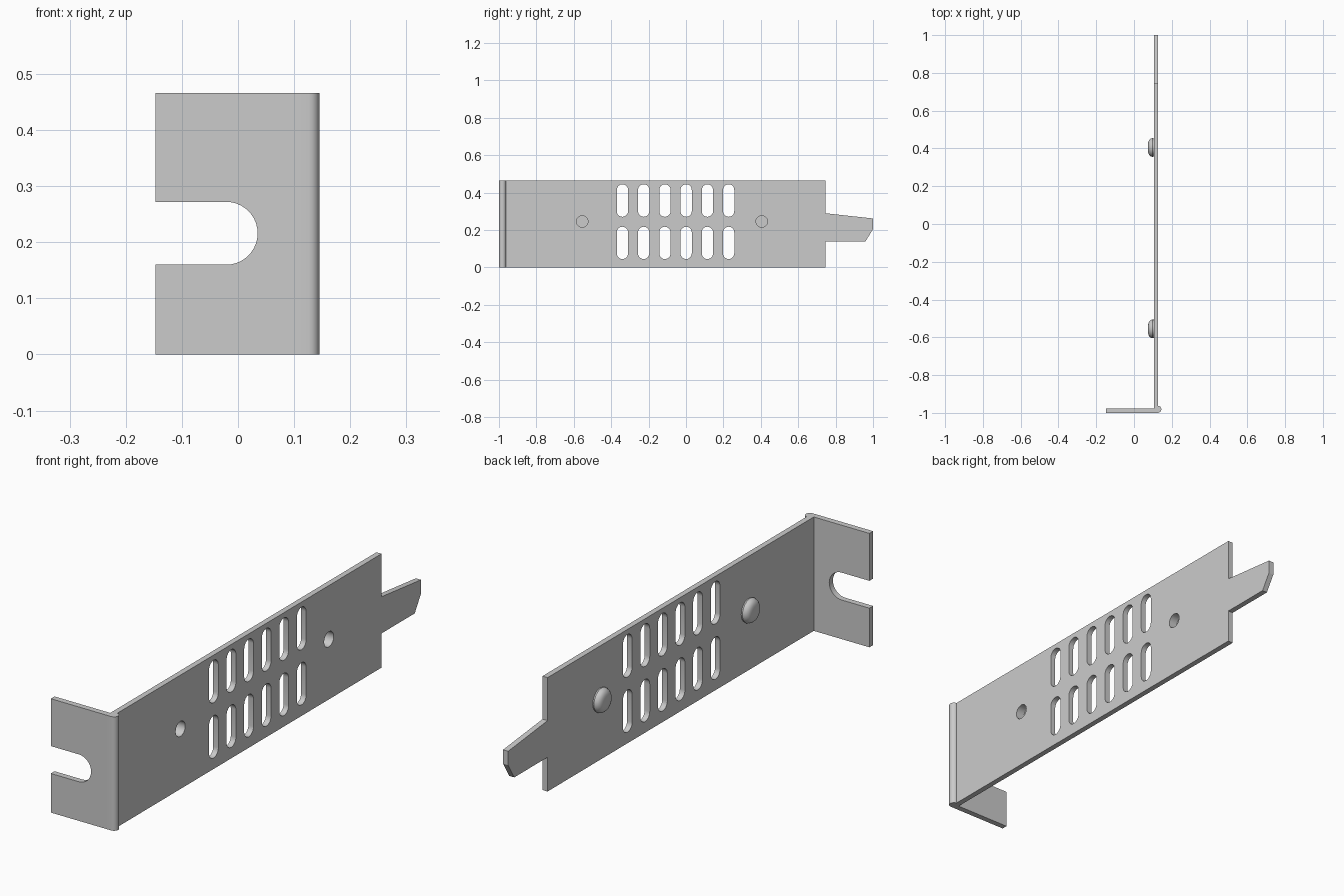
import bpy, bmesh
from math import pi, cos, sin, radians

if "Cube" in bpy.data.objects:
    bpy.data.objects.remove(bpy.data.objects["Cube"])


def arc(cx, cy, r, a0, a1, n):
    """Points along a circular arc, angles in degrees."""
    return [(cx + r * cos(radians(a0 + (a1 - a0) * i / n)),
             cy + r * sin(radians(a0 + (a1 - a0) * i / n))) for i in range(n + 1)]


def smooth(obj):
    bpy.ops.object.select_all(action='DESELECT')
    obj.select_set(True)
    bpy.context.view_layer.objects.active = obj
    bpy.ops.object.shade_smooth_by_angle(angle=radians(30))


def sheet(name, loops, thickness, location, rotation):
    """Filled outline (first loop) with holes (other loops), given thickness."""
    curve = bpy.data.curves.new(name, 'CURVE')
    curve.dimensions = '2D'
    curve.fill_mode = 'BOTH'
    curve.extrude = thickness / 2
    for pts in loops:
        s = curve.splines.new('POLY')
        s.points.add(len(pts) - 1)
        for p, (x, y) in zip(s.points, pts):
            p.co = (x, y, 0, 1)
        s.use_cyclic_u = True
    obj = bpy.data.objects.new(name, curve)
    obj.location, obj.rotation_euler = location, rotation
    bpy.context.collection.objects.link(obj)
    bpy.ops.object.select_all(action='DESELECT')
    obj.select_set(True)
    bpy.context.view_layer.objects.active = obj
    bpy.ops.object.convert(target='MESH')
    obj = bpy.context.view_layer.objects.active
    bm = bmesh.new()
    bm.from_mesh(obj.data)
    bmesh.ops.remove_doubles(bm, verts=bm.verts, dist=1e-5)
    bmesh.ops.recalc_face_normals(bm, faces=bm.faces)
    bm.to_mesh(obj.data)
    bm.free()
    smooth(obj)
    return obj


H = 0.466
X_IN, X_OUT = 0.105, 0.128
BUTTONS = [-0.555, 0.405]
BUTTON_Z, HOLE_R = 0.246, 0.031

# Long plate with tapered tab, vent slots and button holes (drawn in y, z)
outline = [(-0.963, 0), (0.745, 0), (0.745, 0.14), (0.96, 0.14), (1, 0.205),
           (1, 0.262), (0.745, 0.29), (0.745, H), (-0.963, H)]
slots = []
for i in range(6):
    y, r = -0.34 + i * 0.1136, 0.03
    for z0, z1 in ((0.045, 0.218), (0.271, 0.445)):
        slots.append(arc(y, z1 - r, r, 0, 180, 12) + arc(y, z0 + r, r, 180, 360, 12))
holes = [arc(y, BUTTON_Z, HOLE_R, 0, 345, 23) for y in BUTTONS]
sheet("vented_plate", [outline] + slots + holes, X_OUT - X_IN,
      ((X_IN + X_OUT) / 2, 0, 0), (pi / 2, 0, pi / 2))

# Mounting flange with open screw notch (drawn in x, z)
notch = arc(-0.021, 0.216, 0.056, -90, 90, 20)
sheet("mounting_flange",
      [[(-0.147, 0), (X_IN, 0), (X_IN, H), (-0.147, H), (-0.147, 0.272)]
       + notch[::-1] + [(-0.147, 0.16)]],
      0.024, (0, -0.988, 0), (pi / 2, 0, 0))

# Rounded bead along the bend (drawn in x, y)
sheet("bend_bead", [[(X_IN, -0.963), (X_IN, -1)] + arc(0.126, -0.981, 0.019, -90, 84, 8)],
      H, (0, 0, H / 2), (0, 0, 0))

# Hollow domed buttons on the inner face: lathe of (radius, x)
profile = [(0, 0.09), (HOLE_R, 0.09), (HOLE_R, X_IN), (0.048, X_IN), (0.05, 0.098),
           (0.046, 0.087), (0.039, 0.08), (0.03, 0.076), (0.018, 0.0745), (0, 0.0745)]
for i, y in enumerate(BUTTONS):
    bm = bmesh.new()
    vs = [bm.verts.new((x, r, 0)) for r, x in profile]
    es = [bm.edges.new(p) for p in zip(vs, vs[1:])]
    bmesh.ops.spin(bm, geom=vs + es, cent=(0, 0, 0), axis=(1, 0, 0),
                   angle=2 * pi, steps=24)
    bmesh.ops.remove_doubles(bm, verts=bm.verts, dist=1e-5)
    bmesh.ops.recalc_face_normals(bm, faces=bm.faces)
    mesh = bpy.data.meshes.new(f"domed_button_{i + 1}")
    bm.to_mesh(mesh)
    bm.free()
    obj = bpy.data.objects.new(mesh.name, mesh)
    obj.location = (0, y, BUTTON_Z)
    bpy.context.collection.objects.link(obj)
    smooth(obj)
